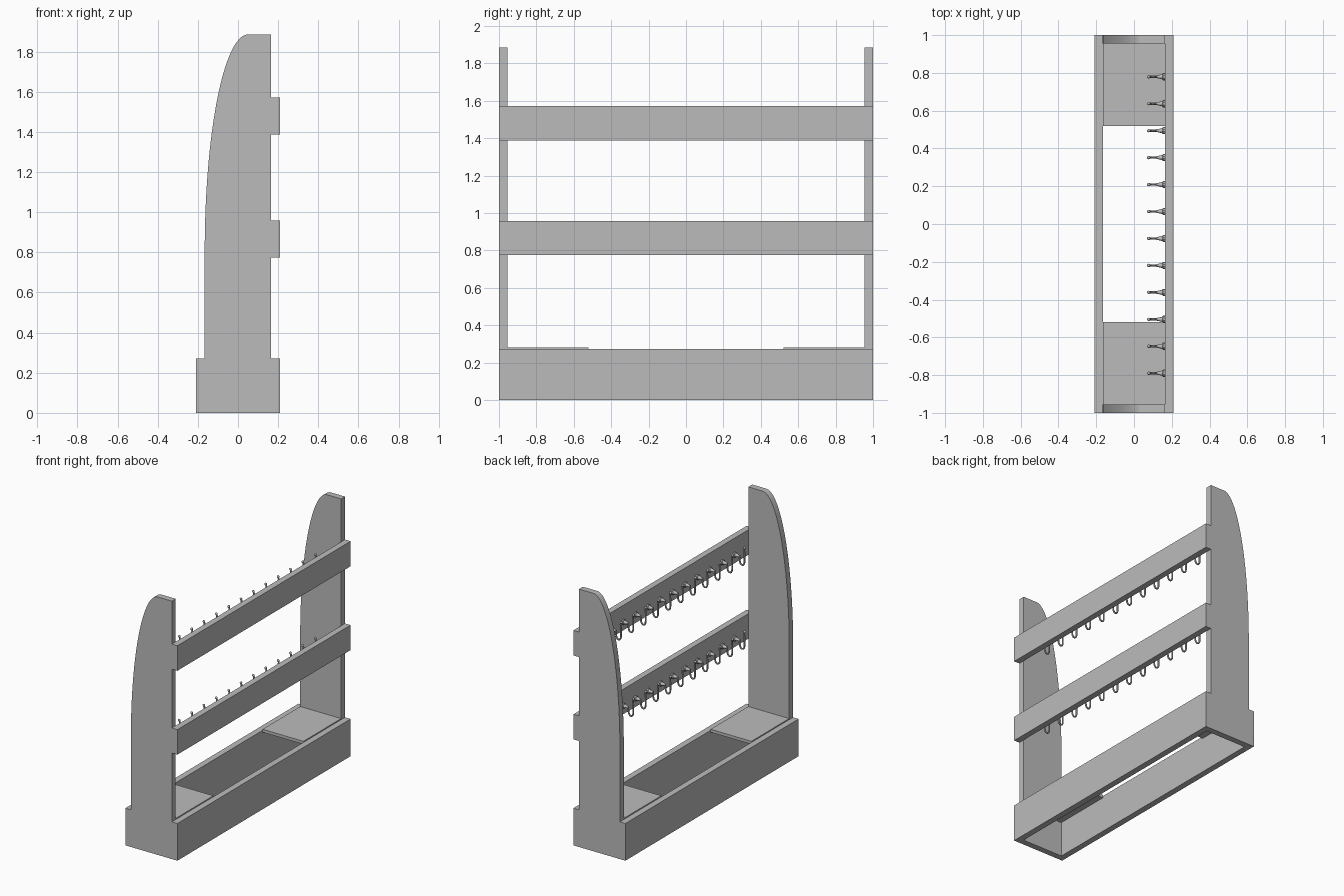
import bpy, bmesh, math
from mathutils import Vector

if "Cube" in bpy.data.objects:
    bpy.data.objects.remove(bpy.data.objects["Cube"], do_unlink=True)

grey = bpy.data.materials.new("plain grey")
grey.use_nodes = True
grey.diffuse_color = (0.5, 0.5, 0.5, 1)
grey.node_tree.nodes["Principled BSDF"].inputs["Base Color"].default_value = (0.5, 0.5, 0.5, 1)


def add_object(name, bm, smooth=False):
    bmesh.ops.recalc_face_normals(bm, faces=bm.faces)
    mesh = bpy.data.meshes.new(name)
    bm.to_mesh(mesh)
    bm.free()
    mesh.materials.append(grey)
    obj = bpy.data.objects.new(name, mesh)
    bpy.context.collection.objects.link(obj)
    if smooth:
        bpy.ops.object.select_all(action='DESELECT')
        obj.select_set(True)
        bpy.context.view_layer.objects.active = obj
        bpy.ops.object.shade_smooth_by_angle(angle=math.radians(35))
    return obj


def box(name, low, high):
    bm = bmesh.new()
    bmesh.ops.create_cube(bm, size=1)
    for v in bm.verts:
        v.co = [(a + b) / 2 + c * (b - a) for a, b, c in zip(low, high, v.co)]
    return add_object(name, bm)


def sweep(bm, path, radii, sides=10):
    """Round tube along a path in the xz plane, closed at both ends."""
    rings = []
    for i, (p, r) in enumerate(zip(path, radii)):
        t = (path[min(i + 1, len(path) - 1)] - path[max(i - 1, 0)]).normalized()
        across = Vector((0, 1, 0))
        up = t.cross(across)
        rings.append([bm.verts.new(p + r * (math.cos(a) * across + math.sin(a) * up))
                      for a in (k * math.tau / sides for k in range(sides))])
    for a, b in zip(rings, rings[1:]):
        for k in range(sides):
            n = (k + 1) % sides
            bm.faces.new((a[k], a[n], b[n], b[k]))
    bm.faces.new(rings[0])
    bm.faces.new(rings[-1])


# Tall end panels with a quarter-ellipse edge
inner, outer, rim, top = 0.165, 0.21, 0.955, 1.885
outline = [(inner, 0), (inner, top)]
for i in range(33):
    a = math.pi / 2 * (1 - i / 32)
    outline.append((0.05 - 0.216 * math.cos(a), 0.8 + 1.085 * math.sin(a)))
outline.append((-0.166, 0))
for name, y in (("right_end_panel", -1), ("left_end_panel", rim)):
    bm = bmesh.new()
    face = bm.faces.new([bm.verts.new((x, y, z)) for x, z in outline])
    grown = bmesh.ops.extrude_face_region(bm, geom=[face])["geom"]
    bmesh.ops.translate(bm, vec=(0, 1 - rim, 0),
                        verts=[g for g in grown if isinstance(g, bmesh.types.BMVert)])
    add_object(name, bm, smooth=True)

# Long rails
box("base_rail_outer", (inner, -1, 0), (outer, 1, 0.272))
box("base_rail_inner", (-outer, -1, 0), (-inner, 1, 0.272))
rails = {"lower": 0.775, "upper": 1.388}
for name, z in rails.items():
    box(name + "_rail", (inner, -1, z), (outer, 1, z + 0.183))

# Small shelves at both ends
box("right_shelf", (-inner, -rim, 0.258), (inner, -0.52, 0.28))
box("left_shelf", (-inner, 0.52, 0.258), (inner, rim, 0.28))

# Rows of hooks: flared stem, wire bowl and small ball tip
for name, base in rails.items():
    bm = bmesh.new()
    for i in range(12):
        y = -0.79 + i * 0.1427
        z = base + 0.065
        stem = [Vector((x, y, z)) for x in (0.168, 0.154, 0.15, 0.13, 0.118)]
        sweep(bm, stem, (0.019, 0.019, 0.014, 0.009, 0.007))
        wire = [Vector((0.122, y, z))]
        for k in range(13):
            a = -math.pi * k / 12
            wire.append(Vector((0.099 + 0.019 * math.cos(a), y,
                                z - 0.03 + 0.028 * math.sin(a))))
        wire += [Vector((0.08, y, z + 0.03)), Vector((0.083, y, z + 0.06)),
                 Vector((0.077, y, z + 0.072))]
        sweep(bm, wire, [0.006] * len(wire), 8)
        ball = bmesh.ops.create_uvsphere(bm, u_segments=10, v_segments=6, radius=0.009)
        bmesh.ops.translate(bm, vec=(0.078, y, z + 0.072), verts=ball["verts"])
    add_object(name + "_hooks", bm, smooth=True)
